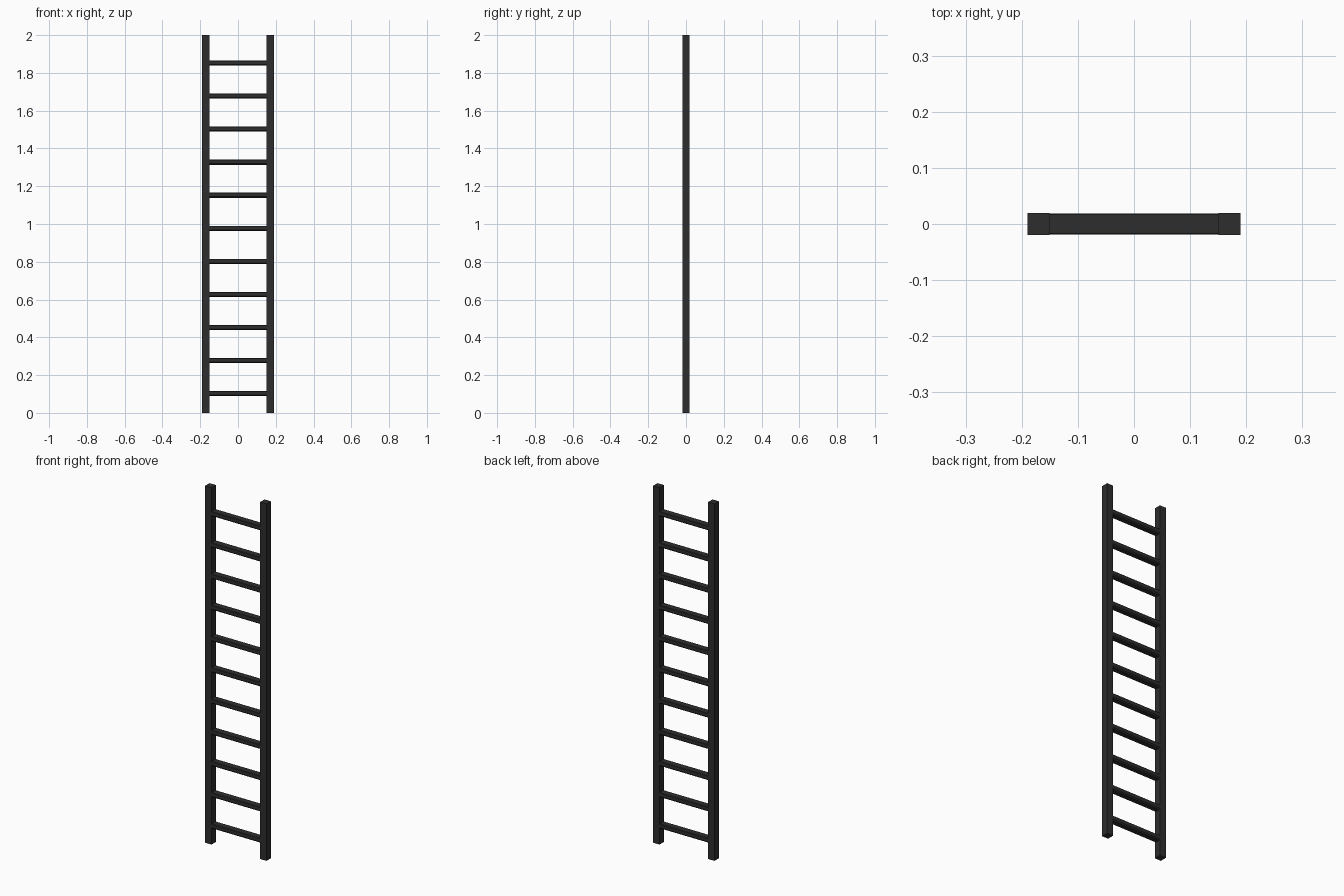
import bpy, bmesh

if "Cube" in bpy.data.objects:
    bpy.data.objects.remove(bpy.data.objects["Cube"])

mat = bpy.data.materials.new("charcoal metal")
mat.diffuse_color = (0.027, 0.027, 0.027, 1)
mat.use_nodes = True
mat.node_tree.nodes["Principled BSDF"].inputs["Base Color"].default_value = mat.diffuse_color


def prism(name, profile, start, end, place):
    """Extrude a closed 2D profile; place(u, v, t) gives the 3D point."""
    bm = bmesh.new()
    rings = [[bm.verts.new(place(u, v, t)) for u, v in profile] for t in (start, end)]
    n = len(profile)
    for i in range(n):
        j = (i + 1) % n
        bm.faces.new((rings[0][i], rings[0][j], rings[1][j], rings[1][i]))
    bm.faces.new(rings[0][::-1])
    bm.faces.new(rings[1])
    bmesh.ops.recalc_face_normals(bm, faces=bm.faces)
    me = bpy.data.meshes.new(name)
    bm.to_mesh(me)
    bm.free()
    me.materials.append(mat)
    ob = bpy.data.objects.new(name, me)
    bpy.context.collection.objects.link(ob)


# Upright side rails
h = 0.0195
square = [(-h, -h), (h, -h), (h, h), (-h, h)]
for side, name in ((-1, "left_rail"), (1, "right_rail")):
    prism(name, square, 0, 2, lambda u, v, t: (side * 0.1705 + u, v, t))

# Rungs: flat tread on top, chamfered edges below
tread = [(-0.013, -0.0135), (0.013, -0.0135), (0.019, -0.0075), (0.019, 0.0115),
         (0.017, 0.0135), (-0.017, 0.0135), (-0.019, 0.0115), (-0.019, -0.0075)]
for i in range(11):
    z = 0.102 + 0.175 * i
    prism(f"rung_{i + 1}", tread, -0.152, 0.152, lambda u, v, t: (t, u, z + v))
